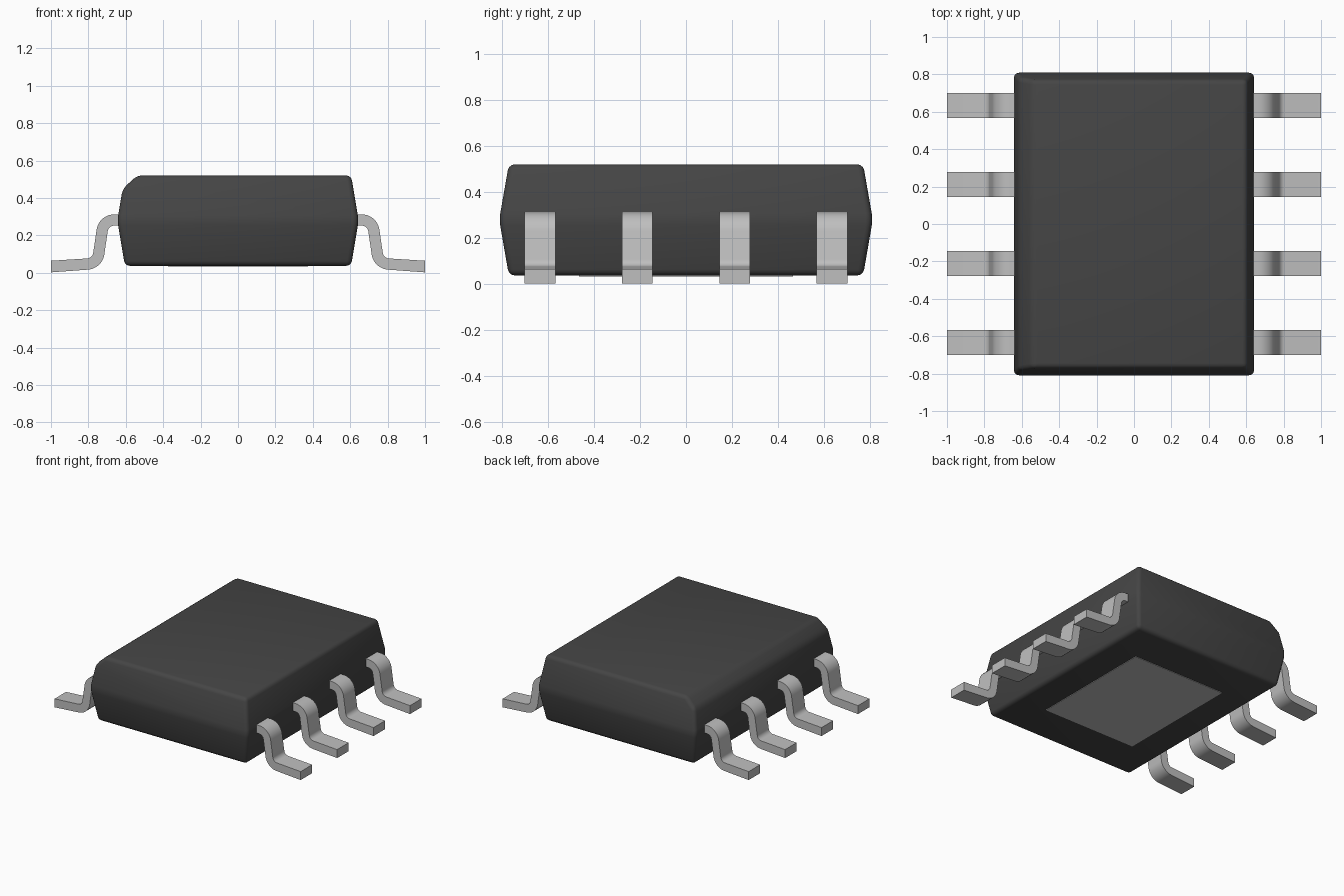
import bpy, bmesh, math
from mathutils import Vector

cube = bpy.data.objects.get("Cube")
if cube:
    bpy.data.objects.remove(cube, do_unlink=True)


def material(name, value):
    m = bpy.data.materials.new(name)
    m.use_nodes = True
    color = (value, value, value, 1)
    m.diffuse_color = color
    m.node_tree.nodes["Principled BSDF"].inputs["Base Color"].default_value = color
    return m


plastic = material("dark plastic", 0.06)
metal = material("tinned metal", 0.52)


def finish(name, bm, mat, angle):
    bmesh.ops.recalc_face_normals(bm, faces=bm.faces)
    mesh = bpy.data.meshes.new(name)
    bm.to_mesh(mesh)
    bm.free()
    mesh.materials.append(mat)
    ob = bpy.data.objects.new(name, mesh)
    bpy.context.collection.objects.link(ob)
    bpy.ops.object.select_all(action='DESELECT')
    ob.select_set(True)
    bpy.context.view_layer.objects.active = ob
    bpy.ops.object.shade_smooth_by_angle(angle=math.radians(angle))
    return ob


# Moulded body: two drafted halves meeting at the parting line
bm = bmesh.new()
rings = []
for hx, hy, z in ((0.605, 0.77, 0.037), (0.645, 0.812, 0.28), (0.605, 0.77, 0.52)):
    rings.append([bm.verts.new((sx * hx, sy * hy, z))
                  for sx, sy in ((-1, -1), (1, -1), (1, 1), (-1, 1))])
for low, high in zip(rings, rings[1:]):
    for i in range(4):
        j = (i + 1) % 4
        bm.faces.new((low[i], low[j], high[j], high[i]))
bm.faces.new(rings[0][::-1])
bm.faces.new(rings[-1])

# Orientation chamfer along the right-hand top edge
cut = bmesh.ops.bisect_plane(bm, geom=bm.verts[:] + bm.edges[:] + bm.faces[:],
                             plane_co=(-0.54, 0, 0.52), plane_no=(-0.08, 0, 0.085),
                             clear_outer=True)
bmesh.ops.holes_fill(bm, edges=[e for e in bm.edges if e.is_boundary])
bmesh.ops.recalc_face_normals(bm, faces=bm.faces)
bmesh.ops.bevel(bm, geom=bm.edges[:], offset=0.026, offset_type='OFFSET',
                segments=3, profile=0.5, affect='EDGES', clamp_overlap=True)
finish("body", bm, plastic, 35)

# Thermal pad on the underside
bm = bmesh.new()
bmesh.ops.create_cube(bm, size=1)
bmesh.ops.scale(bm, vec=(0.75, 0.93, 0.02), verts=bm.verts)
bmesh.ops.translate(bm, vec=(0, 0, 0.043), verts=bm.verts)
finish("thermal_pad", bm, metal, 30)


def fillet(prev, corner, nxt, radius, steps=8):
    """Centre-line points of a rounded bend."""
    a, b = (prev - corner).normalized(), (nxt - corner).normalized()
    half = a.angle(b) / 2
    centre = corner + (a + b).normalized() * radius / math.sin(half)
    start = corner + a * radius / math.tan(half) - centre
    end = corner + b * radius / math.tan(half) - centre
    pts = []
    for i in range(steps + 1):
        d = start.lerp(end, i / steps).normalized()
        pts.append(centre + d * radius)
    return pts


# Gull-wing lead profile in the x-z plane
THICK, WIDTH = 0.06, 0.133
path = [Vector(p) for p in ((0.58, 0.282), (0.718, 0.282), (0.752, 0.05), (1.0, 0.033))]
line = [path[0], *fillet(*path[:3], 0.065), *fillet(*path[1:], 0.065), path[3]]
upper, lower = [], []
for i, p in enumerate(line):
    t = (line[min(i + 1, len(line) - 1)] - line[max(i - 1, 0)]).normalized()
    n = Vector((-t.y, t.x)) * THICK / 2
    upper.append(p + n)
    lower.append(p - n)
# Trim the tip vertically so the foot ends flush
upper[-1].x = lower[-1].x = 1.0
lower[-1].y, upper[-1].y = 0.002, 0.064


def lead(name, side, y):
    bm = bmesh.new()
    sections = []
    for u, l in zip(upper, lower):
        sections.append([bm.verts.new((side * p.x, y + s * WIDTH / 2, p.y))
                         for p, s in ((u, -1), (u, 1), (l, 1), (l, -1))])
    for a, b in zip(sections, sections[1:]):
        for i in range(4):
            j = (i + 1) % 4
            bm.faces.new((a[i], a[j], b[j], b[i]))
    bm.faces.new(sections[0])
    bm.faces.new(sections[-1][::-1])
    finish(name, bm, metal, 30)


for side, label in ((1, "left"), (-1, "right")):
    for k in range(4):
        lead(f"{label}_lead_{k + 1}", side, (k - 1.5) * 0.423)
